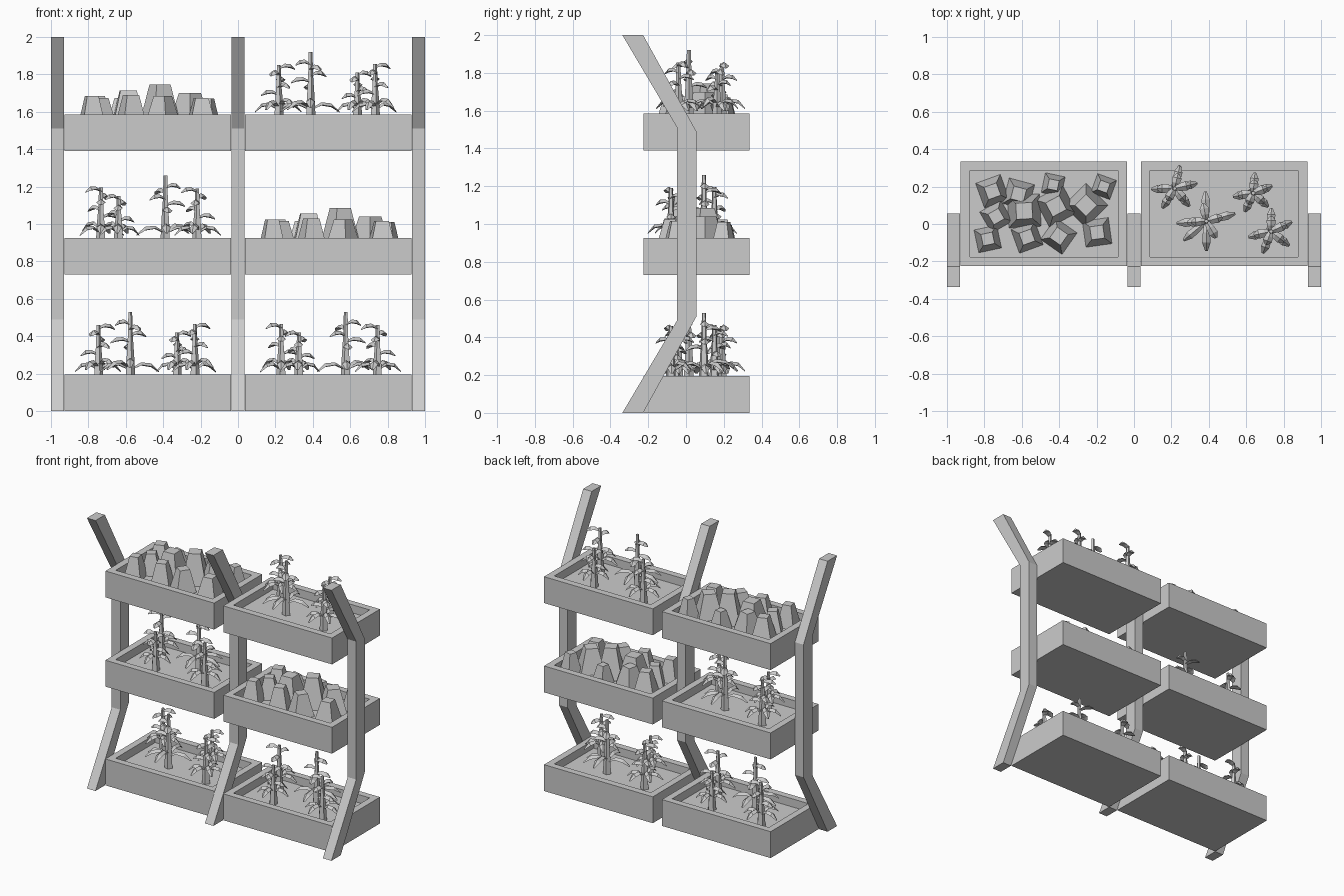
import bpy, bmesh, math
from mathutils import Matrix, Vector

if "Cube" in bpy.data.objects:
    bpy.data.objects.remove(bpy.data.objects["Cube"])

SOIL = 0.06          # soil depth below the rim
CY = 0.055           # tray centre in y


def finish(bm, name):
    bmesh.ops.recalc_face_normals(bm, faces=bm.faces[:])
    me = bpy.data.meshes.new(name)
    bm.to_mesh(me)
    bm.free()
    ob = bpy.data.objects.new(name, me)
    bpy.context.collection.objects.link(ob)
    return ob


def loft(bm, rings):
    """Skin a list of equal-length point rings and cap both ends."""
    vs = [[bm.verts.new(p) for p in r] for r in rings]
    n = len(vs[0])
    for a, b in zip(vs, vs[1:]):
        for i in range(n):
            j = (i + 1) % n
            bm.faces.new((a[i], a[j], b[j], b[i]))
    bm.faces.new(vs[0])
    bm.faces.new(vs[-1])


# Bent posts
def post(name, x):
    bm = bmesh.new()
    path = [(-0.337, -0.227, 0, 0), (-0.047, 0.055, 0.49, 0.51),
            (-0.047, 0.055, 1.51, 1.49), (-0.337, -0.227, 2, 2)]
    loft(bm, [[(x - .035, f, zf), (x + .035, f, zf), (x + .035, b, zb), (x - .035, b, zb)]
              for f, b, zf, zb in path])
    finish(bm, name)


# Open planter tray with recessed soil
def tray(name, cx, top):
    bm = bmesh.new()
    bmesh.ops.create_cube(bm, size=1, matrix=Matrix.Translation((cx, CY, top - .0975))
                          @ Matrix.Diagonal((.89, .56, .195, 1)))
    face = max(bm.faces, key=lambda f: f.calc_center_median().z)
    bmesh.ops.inset_region(bm, faces=[face], thickness=.07)
    res = bmesh.ops.extrude_discrete_faces(bm, faces=[face])
    for v in res["faces"][0].verts:
        v.co.z -= SOIL
    finish(bm, name)


# Drooping folded leaf with a triangular section
def leaf(bm, origin, deg, length, width, rise):
    m = Matrix.Translation(origin) @ Matrix.Rotation(math.radians(deg), 4, 'Z')
    rings = []
    for t, h, w in ((0, 0, .45), (.38, 1, .85), (.72, .75, 1), (1, -.35, .3)):
        x, z, k = t * length, h * rise, w * width / 2
        rings.append([m @ Vector(p) for p in
                      ((x, -k, z - .2 * k), (x, 0, z + .55 * k), (x, k, z - .2 * k), (x, 0, z - .35 * k))])
    loft(bm, rings)


# Plant: tapered five-sided stem, a ring of low leaves, a spiral of upper leaves
def plant(bm, x, y, height, reach, turn, lows, uppers):
    def ring(r, z):
        return [(x + r * math.cos(a * math.tau / 5), y + r * math.sin(a * math.tau / 5), z)
                for a in range(5)]
    loft(bm, [ring(.03, 0), ring(.022, SOIL + .3 * height), ring(.015, SOIL + .6 * height),
              ring(.011, SOIL + height)])
    for i, a in enumerate(lows):
        leaf(bm, (x, y, SOIL + .025 + .012 * (i % 3)), a + turn, reach, .045, .03)
    for frac, a, l in uppers:
        leaf(bm, (x, y, SOIL + frac * height), a + turn, l * reach, .05, .014)


TALL = (184, 220, 270, 15, 92)
SHORT = (182, 238, 310, 13, 77)
UP_TALL = ((.42, 100, .6), (.52, 184, .65), (.62, 15, .55), (.72, 300, .65), (.8, 184, .5))
UP_SHORT = ((.4, 180, .75), (.55, 310, .7), (.68, 77, .65), (.8, 238, .6), (.93, 13, .72))
# x, y from tray centre, height above rim, leaf reach, turn, leaf pattern
PLANTS = [(-.265, .135, .265, .125, 0, SHORT, UP_SHORT),
          (-.095, -.04, .335, .16, 0, TALL, UP_TALL),
          (.155, .11, .225, .11, 8, SHORT, UP_SHORT),
          (.25, -.095, .27, .125, 12, SHORT, UP_SHORT)]


def plants(name, cx, top, turned):
    bm = bmesh.new()
    for p in PLANTS:
        plant(bm, *p)
    ob = finish(bm, name)
    ob.location = (cx, CY, top - SOIL)
    ob.rotation_euler.z = math.pi if turned else 0


# Rocks: x, y from tray centre, base side, height above rim, rotation
ROCKS = [(-.275, .12, .13, .1, 20), (-.135, .105, .13, .09, -15), (.05, .155, .1, .07, -12),
         (.32, .145, .1, .085, -20), (-.255, -.015, .12, .09, 30), (-.105, .015, .16, .13, 3),
         (.225, .045, .155, .115, 45), (.065, .04, .155, .16, 28), (-.3, -.135, .115, .1, 12),
         (-.09, -.125, .125, .105, 20), (.08, -.12, .13, .1, -35), (.285, -.1, .13, .09, 8)]


def rocks(name, cx, top):
    bm = bmesh.new()
    for x, y, s, h, rot in ROCKS:
        m = Matrix.Translation((x, y, (h + SOIL) / 2)) @ Matrix.Rotation(math.radians(rot + 45), 4, 'Z')
        r = s / math.sqrt(2) * 1.08
        bmesh.ops.create_cone(bm, cap_ends=True, segments=4, radius1=r, radius2=r * .5,
                              depth=h + SOIL, matrix=m)
    ob = finish(bm, name)
    ob.location = (cx, CY, top - SOIL)


for name, x in (("post_left", -.965), ("post_middle", 0), ("post_right", .965)):
    post(name, x)

for level, top in (("lower", .195), ("middle", .925), ("upper", 1.585)):
    for side, cx in (("left", -.482), ("right", .482)):
        tag = f"{level}_{side}"
        tray("tray_" + tag, cx, top)
        if tag in ("upper_left", "middle_right"):
            rocks("rocks_" + tag, cx, top)
        else:
            plants("plants_" + tag, cx, top, tag in ("middle_left", "lower_right"))
